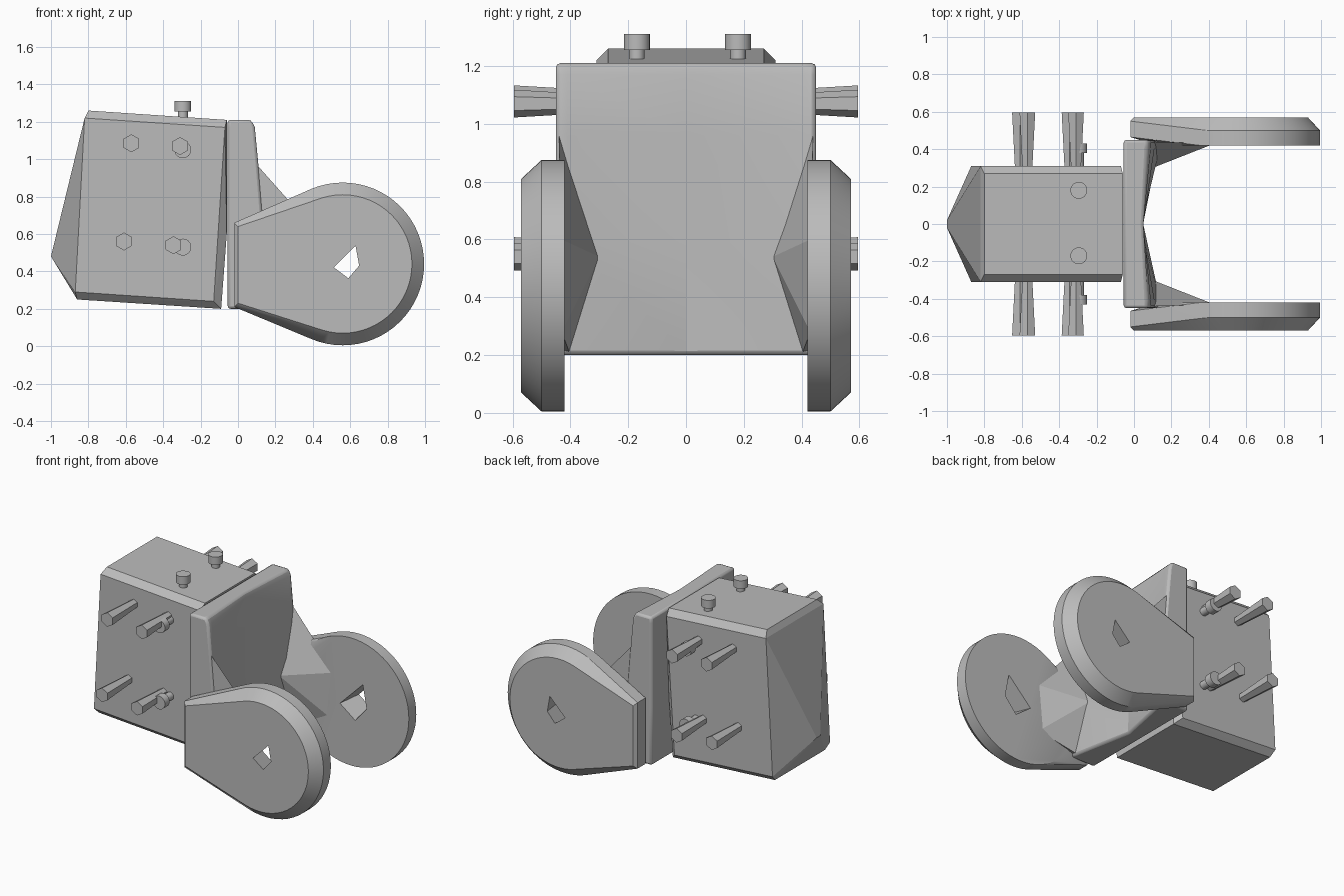
import bpy, bmesh, math
from mathutils import Vector, Matrix

cube = bpy.data.objects.get("Cube")
if cube:
    bpy.data.objects.remove(cube, do_unlink=True)

grey = bpy.data.materials.new("plain_grey")
grey.use_nodes = True
colour = (0.5, 0.5, 0.5, 1)
grey.diffuse_color = colour
grey.node_tree.nodes["Principled BSDF"].inputs["Base Color"].default_value = colour


def finish(bm, name):
    bmesh.ops.recalc_face_normals(bm, faces=bm.faces)
    mesh = bpy.data.meshes.new(name)
    bm.to_mesh(mesh)
    bm.free()
    mesh.materials.append(grey)
    obj = bpy.data.objects.new(name, mesh)
    bpy.context.collection.objects.link(obj)
    return obj


def hull(name, points):
    bm = bmesh.new()
    for p in points:
        bm.verts.new(p)
    res = bmesh.ops.convex_hull(bm, input=bm.verts)
    junk = {g for g in res["geom_interior"] + res["geom_unused"]
            if isinstance(g, bmesh.types.BMVert)}
    bmesh.ops.delete(bm, geom=list(junk), context='VERTS')
    bmesh.ops.dissolve_limit(bm, angle_limit=0.01, verts=bm.verts, edges=bm.edges)
    return finish(bm, name)


def rod(name, start, end, r1, r2, sides):
    start, end = Vector(start), Vector(end)
    axis = end - start
    bm = bmesh.new()
    place = Matrix.Translation((start + end) / 2) @ axis.to_track_quat('Z', 'Y').to_matrix().to_4x4()
    bmesh.ops.create_cone(bm, cap_ends=True, segments=sides, radius1=r1, radius2=r2,
                          depth=axis.length, matrix=place)
    obj = finish(bm, name)
    if sides > 8:
        smooth(obj)
    return obj


def smooth(obj, angle=25):
    bpy.ops.object.select_all(action='DESELECT')
    obj.select_set(True)
    bpy.context.view_layer.objects.active = obj
    bpy.ops.object.shade_smooth_by_angle(angle=math.radians(angle))


# Chamfered housing with a pointed end
pts = []
for s in (-1, 1):
    pts += [(x, s * 0.27, z) for x, z in
            ((-0.80, 1.26), (-0.06, 1.21), (-0.06, 0.60), (-0.09, 0.20), (-0.86, 0.25))]
    pts += [(x, s * 0.31, z) for x, z in
            ((-0.82, 1.22), (-0.07, 1.17), (-0.13, 0.24), (-0.87, 0.29))]
    pts += [(-1.0, s * 0.02, 0.48)]
hull("housing", pts)

# Bracket plate: stacked sections with a V-shaped hollow on the wheel side
bm = bmesh.new()
rings = []
for z, side, mid in ((0.20, 0.13, 0.05), (0.59, 0.14, 0.03), (0.96, 0.11, 0.04),
                     (1.17, 0.09, 0.05), (1.21, 0.07, 0.05)):
    section = [(-0.055, -0.45), (-0.055, 0.45), (side, 0.45), (side, 0.41),
               (mid, 0), (side, -0.41), (side, -0.45)]
    rings.append([bm.verts.new((x, y, z)) for x, y in section])
for low, high in zip(rings, rings[1:]):
    for i in range(len(low)):
        j = (i + 1) % len(low)
        bm.faces.new((low[i], low[j], high[j], high[i]))
bm.faces.new(rings[0])
bm.faces.new(rings[-1])
plate = finish(bm, "bracket_plate")
bevel = plate.modifiers.new("rounding", 'BEVEL')
bevel.width = 0.015
bevel.segments = 2
bevel.angle_limit = math.radians(50)
smooth(plate)

for s, label in ((-1, "right"), (1, "left")):
    # Gusset between plate and wheel
    hull(label + "_gusset", [(x, s * y, z) for x, y, z in (
        (0.04, 0.44, 0.95), (0.11, 0.44, 0.96), (0.10, 0.30, 0.54), (0.27, 0.43, 0.72),
        (0.43, 0.43, 0.60), (0.40, 0.43, 0.28), (0.08, 0.40, 0.20), (0.04, 0.44, 0.20))])

    # Teardrop wheel with chamfered outer rim
    pts = []
    for y, r in ((0.42, 0.435), (0.50, 0.435), (0.57, 0.37)):
        for i in range(64):
            a = math.tau * i / 64
            pts.append((0.56 + r * math.cos(a), s * y, 0.44 + r * math.sin(a)))
    pts += [(x, s * y, z) for y, x, inset in ((0.465, -0.02, 0), (0.55, -0.02, 0), (0.57, 0, 0.02))
            for x, z in ((x, 0.21 + inset), (x, 0.66 - inset))]
    wheel = hull(label + "_wheel", pts)

    # Angular opening, wider on the inner side
    def outline(y, grow):
        return [(0.59 + (x - 0.59) * grow, s * y, 0.45 + (z - 0.45) * grow)
                for x, z in ((0.51, 0.42), (0.63, 0.54), (0.65, 0.43), (0.59, 0.36))]
    cutter = hull(label + "_opening_cutter", outline(0.40, 1.5) + outline(0.59, 0.9))
    cutter.hide_render = True
    cutter.hide_set(True)
    cut = wheel.modifiers.new("opening", 'BOOLEAN')
    cut.operation = 'DIFFERENCE'
    cut.solver = 'EXACT'
    cut.object = cutter
    smooth(wheel)

    # Flared hexagonal pins on the housing sides
    for n, (x, z) in enumerate(((-0.57, 1.085), (-0.31, 1.07), (-0.61, 0.56), (-0.345, 0.54))):
        rod(f"{label}_pin_{n + 1}", (x, s * 0.29, z), (x, s * 0.595, z), 0.03, 0.048, 6)

    # Side screws and top screws
    for n, z in enumerate((1.05, 0.53)):
        rod(f"{label}_screw_shaft_{n + 1}", (-0.295, s * 0.30, z), (-0.295, s * 0.39, z), 0.027, 0.027, 24)
        rod(f"{label}_screw_head_{n + 1}", (-0.295, s * 0.38, z), (-0.295, s * 0.43, z), 0.045, 0.045, 24)
    y = 0.005 + s * 0.175
    rod(label + "_top_screw_shaft", (-0.295, y, 1.20), (-0.295, y, 1.26), 0.027, 0.027, 24)
    rod(label + "_top_screw_head", (-0.295, y, 1.255), (-0.295, y, 1.31), 0.045, 0.045, 24)
